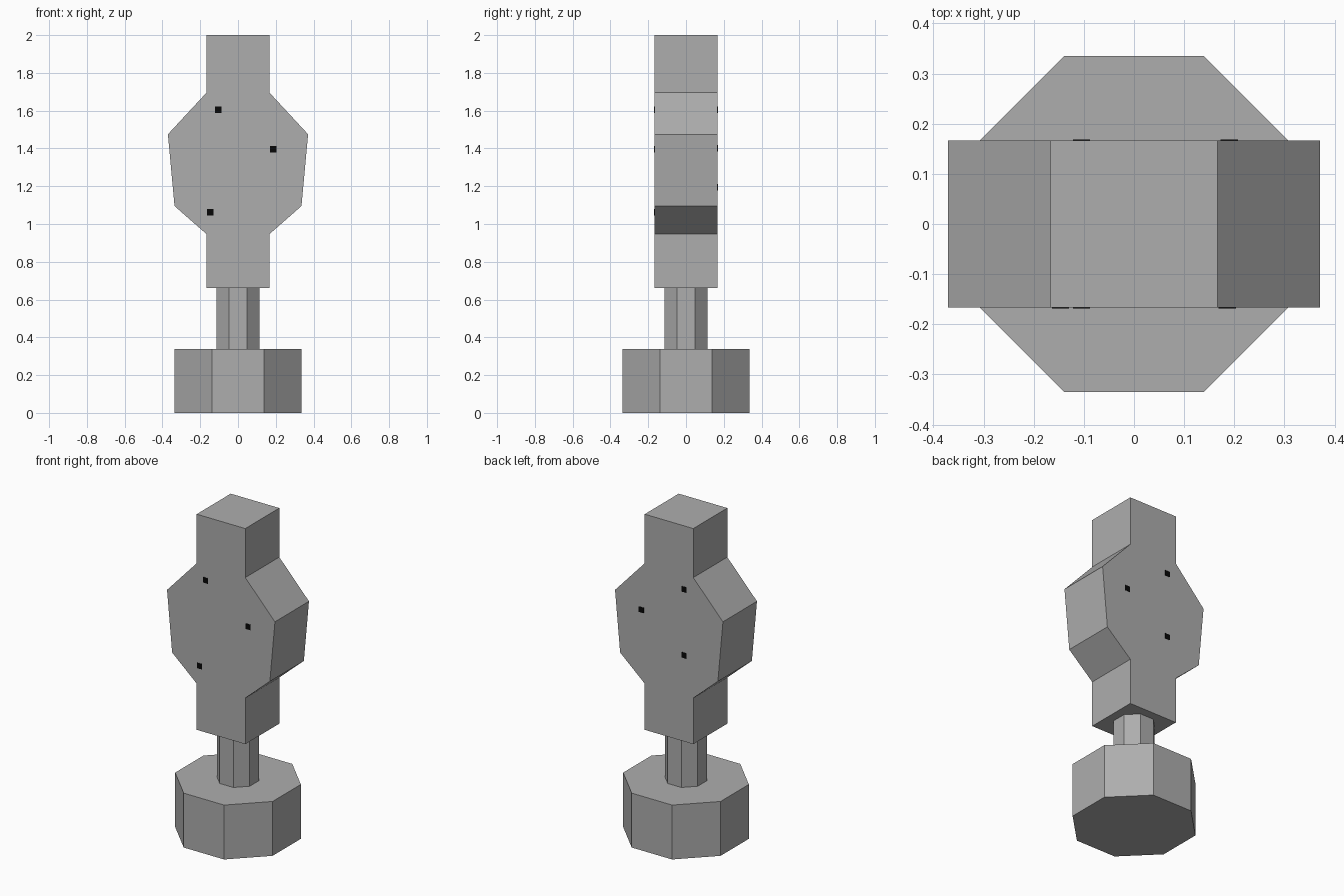
import bpy, bmesh, math

if "Cube" in bpy.data.objects:
    bpy.data.objects.remove(bpy.data.objects["Cube"])


def material(name, rgb):
    m = bpy.data.materials.new(name)
    m.diffuse_color = (*rgb, 1.0)
    m.use_nodes = True
    m.node_tree.nodes["Principled BSDF"].inputs["Base Color"].default_value = m.diffuse_color
    return m


GREY = material("stone grey", (0.42, 0.42, 0.42))
BLACK = material("black", (0.002, 0.002, 0.002))


def octagon(name, apothem, z0, z1):
    """Eight-sided prism with flat sides facing the axes."""
    bpy.ops.mesh.primitive_cylinder_add(
        vertices=8, radius=apothem / math.cos(math.pi / 8), depth=z1 - z0,
        location=(0, 0, (z0 + z1) / 2), rotation=(0, 0, math.pi / 8))
    ob = bpy.context.object
    ob.name = name
    bpy.ops.object.transform_apply(location=False, rotation=True, scale=False)
    ob.data.materials.append(GREY)


# Base and stem
octagon("base", 0.335, 0.0, 0.338)
octagon("stem", 0.113, 0.338, 0.662)

# Body: mirrored profile in xz, extruded along y
D = 0.167
half = [(0.167, 0.66), (0.167, 0.947), (0.336, 1.095),
        (0.371, 1.475), (0.167, 1.695), (0.167, 2.0)]
profile = half + [(-x, z) for x, z in reversed(half)]
bm = bmesh.new()
face = bm.faces.new([bm.verts.new((x, -D, z)) for x, z in profile])
ext = bmesh.ops.extrude_face_region(bm, geom=[face], use_keep_orig=True)
bmesh.ops.translate(bm, vec=(0, 2 * D, 0),
                    verts=[v for v in ext["geom"] if isinstance(v, bmesh.types.BMVert)])
bmesh.ops.recalc_face_normals(bm, faces=bm.faces)
mesh = bpy.data.meshes.new("body")
bm.to_mesh(mesh)
bm.free()
mesh.materials.append(GREY)
bpy.context.collection.objects.link(bpy.data.objects.new("body", mesh))

# Small square studs, thin plates on front and back
studs = {-1: [(-0.105, 1.605), (0.186, 1.395), (-0.147, 1.062)],
         1: [(-0.105, 1.605), (0.19, 1.40), (-0.105, 1.195)]}
for side, points in studs.items():
    for i, (x, z) in enumerate(points):
        bpy.ops.mesh.primitive_cube_add(size=1, location=(x, side * D, z))
        ob = bpy.context.object
        ob.name = f"{'front' if side < 0 else 'back'}_stud_{i + 1}"
        ob.scale = (0.034, 0.004, 0.034)
        ob.data.materials.append(BLACK)
